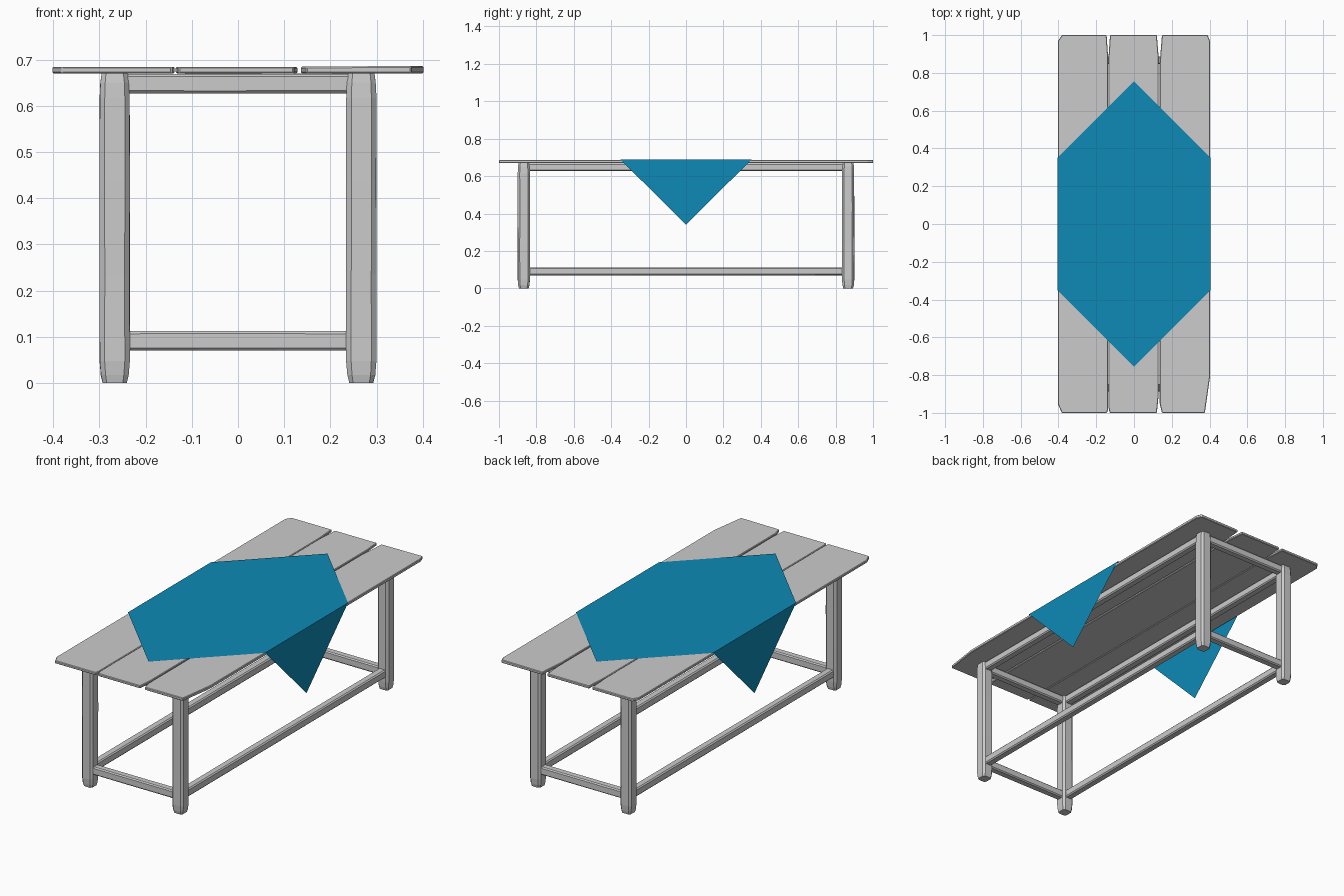
import bpy, bmesh, random
from mathutils import Matrix, Vector

if "Cube" in bpy.data.objects:
    bpy.data.objects.remove(bpy.data.objects["Cube"])

random.seed(4)


def add_object(name, bm):
    bmesh.ops.recalc_face_normals(bm, faces=bm.faces)
    mesh = bpy.data.meshes.new(name)
    bm.to_mesh(mesh)
    bm.free()
    obj = bpy.data.objects.new(name, mesh)
    bpy.context.collection.objects.link(obj)
    return obj


def beam(name, start, end, width, height, chamfer, ends=()):
    """Hand-hewn chamfered timber; ends = (position, scale) rings near the start and end."""
    start, end = Vector(start), Vector(end)
    axis = (end - start).normalized()
    up = Vector((0, 1, 0)) if abs(axis.z) > 0.9 else Vector((0, 0, 1))
    side = up.cross(axis)
    w, h, c = width / 2, height / 2, chamfer
    section = [(w, h - c), (w - c, h), (c - w, h), (-w, h - c),
               (-w, c - h), (c - w, -h), (w - c, -h), (w, c - h)]
    stations = list(ends) or [(0, 1), (0.33, 1), (0.67, 1), (1, 1)]
    bm = bmesh.new()
    rings = []
    for t, s in stations:
        ring = []
        for a, b in section:
            wear = s * random.uniform(0.97, 1.0)
            ring.append(bm.verts.new(start.lerp(end, t) + side * a * wear + up * b * wear))
        rings.append(ring)
    for r0, r1 in zip(rings, rings[1:]):
        for i in range(8):
            j = (i + 1) % 8
            bm.faces.new((r0[i], r0[j], r1[j], r1[i]))
    bm.faces.new(rings[0])
    bm.faces.new(rings[-1])
    return add_object(name, bm)


def plank(name, x0, x1, cuts, lift=0.0):
    """Thin board with clipped corners; cuts = corner clip (dx, dy) for FL, FR, BR, BL."""
    (a, b), (c, d), (e, f), (g, h) = cuts
    outline = [(x0, -1 + b), (x0 + a, -1), (x1 - c, -1), (x1, -1 + d),
               (x1, 1 - f), (x1 - e, 1), (x0 + g, 1), (x0, 1 - h)]
    bm = bmesh.new()
    face = bm.faces.new([bm.verts.new((x, y, 0.670)) for x, y in outline])
    out = bmesh.ops.extrude_face_region(bm, geom=[face])
    for v in out["geom"]:
        if isinstance(v, bmesh.types.BMVert):
            v.co.z += 0.0145 + lift * (v.co.x - x0) / (x1 - x0)
    obj = add_object(name, bm)
    bevel = obj.modifiers.new("worn_edges", "BEVEL")
    bevel.width = 0.003
    bevel.segments = 1
    return obj


# Table top boards
plank("tabletop_plank_left", -0.402, -0.137,
      [(0.02, 0.045), (0.006, 0.02), (0.008, 0.12), (0.02, 0.03)])
plank("tabletop_plank_middle", -0.135, 0.129,
      [(0.006, 0.03), (0.008, 0.08), (0.008, 0.10), (0.008, 0.12)])
plank("tabletop_plank_right", 0.136, 0.402,
      [(0.012, 0.05), (0.027, 0.19), (0.012, 0.03), (0.012, 0.15)], lift=0.002)

# Legs with worn feet and tops
LX, LY = 0.267, 0.867
foot = [(0, 0.80), (0.025, 0.92), (0.07, 1), (0.35, 1), (0.65, 1), (0.92, 1), (0.97, 0.95), (1, 0.86)]
for sx, xn in ((-1, "left"), (1, "right")):
    for sy, yn in ((-1, "front"), (1, "back")):
        beam(f"{yn}_{xn}_leg", (sx * LX, sy * LY, 0), (sx * LX, sy * LY, 0.671),
             0.066, 0.066, 0.011, foot)

# Upper and lower rails between the legs
for z, level in ((0.648, "upper"), (0.091, "lower")):
    for s, side in ((-1, "left"), (1, "right")):
        beam(f"{side}_{level}_rail", (s * LX, -0.85, z), (s * LX, 0.85, z), 0.042, 0.043, 0.006)
    for s, side in ((-1, "front"), (1, "back")):
        beam(f"{side}_{level}_rail", (-0.25, s * LY, z), (0.25, s * LY, z), 0.042, 0.043, 0.006)

# Square cloth laid diagonally, its two side corners hanging down
CX, CY, CZ = 0.405, 0.35, 0.688
bm = bmesh.new()
right_f, back, left_b, right_b, left_f, front = [bm.verts.new(p) for p in (
    (CX, -CY, CZ), (0, 0.755, CZ), (-CX, CY, CZ), (CX, CY, CZ), (-CX, -CY, CZ), (0, -0.755, CZ))]
bm.faces.new((front, right_f, right_b, back, left_b, left_f))
bm.faces.new((right_b, right_f, bm.verts.new((CX, 0, 0.34))))
bm.faces.new((left_f, left_b, bm.verts.new((-CX, 0, 0.34))))
cloth = add_object("table_cloth", bm)
blue = bpy.data.materials.new("blue_cloth")
blue.diffuse_color = (0.004, 0.254, 0.468, 1)
blue.use_nodes = True
blue.node_tree.nodes["Principled BSDF"].inputs["Base Color"].default_value = blue.diffuse_color
cloth.data.materials.append(blue)
